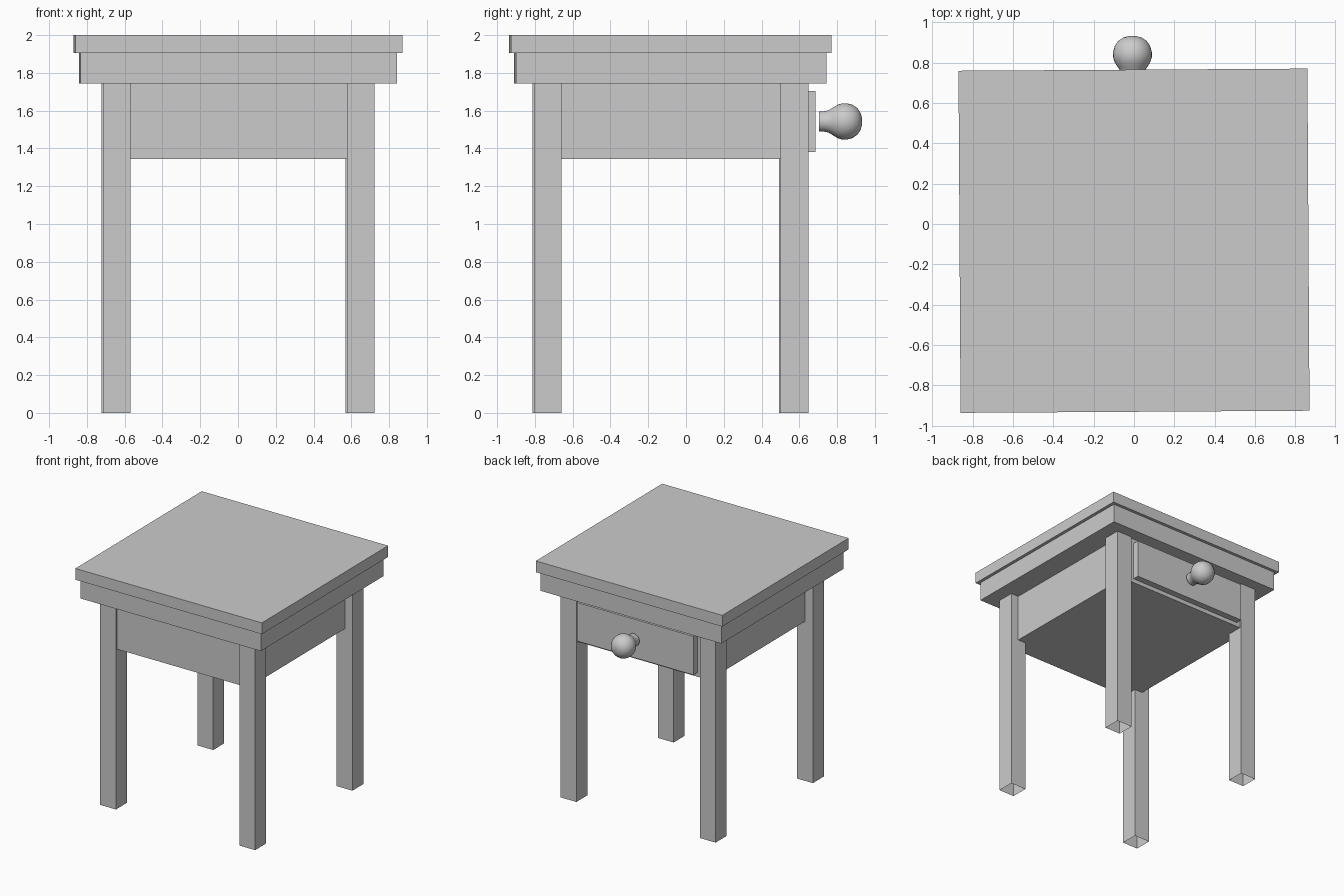
import bpy
import bmesh
from math import radians
from mathutils import Matrix, Vector

cube = bpy.data.objects.get("Cube")
if cube:
    bpy.data.objects.remove(cube, do_unlink=True)

# Single flat colour
grey = bpy.data.materials.new("plain grey")
grey.use_nodes = True
grey.diffuse_color = (0.6, 0.6, 0.6, 1)
grey.node_tree.nodes["Principled BSDF"].inputs["Base Color"].default_value = grey.diffuse_color

# The table stands turned very slightly about its own middle
PLACE = Matrix.Translation((0, -0.083, 0)) @ Matrix.Rotation(radians(0.35), 4, "Z")


def finish(name, bm):
    mesh = bpy.data.meshes.new(name)
    bmesh.ops.recalc_face_normals(bm, faces=bm.faces)
    bm.to_mesh(mesh)
    bm.free()
    mesh.materials.append(grey)
    obj = bpy.data.objects.new(name, mesh)
    obj.matrix_world = PLACE
    bpy.context.collection.objects.link(obj)
    return obj


def box(name, low, high, open_bottom=False):
    low, high = Vector(low), Vector(high)
    bm = bmesh.new()
    bmesh.ops.create_cube(bm, size=1)
    bmesh.ops.scale(bm, vec=high - low, verts=bm.verts)
    bmesh.ops.translate(bm, vec=(low + high) / 2, verts=bm.verts)
    if open_bottom:
        bm.normal_update()
        bmesh.ops.delete(bm, geom=[f for f in bm.faces if f.normal.z < -0.9], context="FACES_ONLY")
    return finish(name, bm)


# Two-step top
box("table_top", (-0.865, -0.848, 1.905), (0.865, 0.848, 2))
box("top_frame", (-0.838, -0.822, 1.745), (0.838, 0.822, 1.905))

# Hollow square legs
OUT_X, OUT_Y, LEG = 0.719, 0.726, 0.146
for side, sx in (("left", 1), ("right", -1)):
    for end, sy in (("front", -1), ("back", 1)):
        xs = sorted((sx * OUT_X, sx * (OUT_X - LEG)))
        ys = sorted((sy * OUT_Y, sy * (OUT_Y - LEG)))
        box(f"{end}_{side}_leg", (xs[0], ys[0], 0), (xs[1], ys[1], 1.745), open_bottom=True)

# Drawer case between the legs, and the drawer front
box("drawer_case", (-0.648, -0.712, 1.345), (0.648, 0.712, 1.745))
box("drawer_front", (-0.54, 0.7, 1.38), (0.54, 0.766, 1.705))

# Turned knob: (distance from table middle, radius)
profile = [(0.788, 0), (0.788, 0.053), (0.815, 0.054), (0.84, 0.06), (0.862, 0.074),
           (0.885, 0.088), (0.91, 0.096), (0.935, 0.096), (0.965, 0.088),
           (0.99, 0.071), (1.007, 0.046), (1.014, 0.022), (1.016, 0)]
bm = bmesh.new()
verts = [bm.verts.new((-0.002 + r, y, 1.543)) for y, r in profile]
edges = [bm.edges.new(pair) for pair in zip(verts, verts[1:])]
bmesh.ops.spin(bm, geom=verts + edges, cent=(-0.002, 0, 1.543), axis=(0, 1, 0),
               angle=radians(360), steps=32)
bmesh.ops.remove_doubles(bm, verts=bm.verts, dist=0.0005)
knob = finish("drawer_knob", bm)
bpy.context.view_layer.objects.active = knob
knob.select_set(True)
bpy.ops.object.shade_smooth_by_angle(angle=radians(40))
